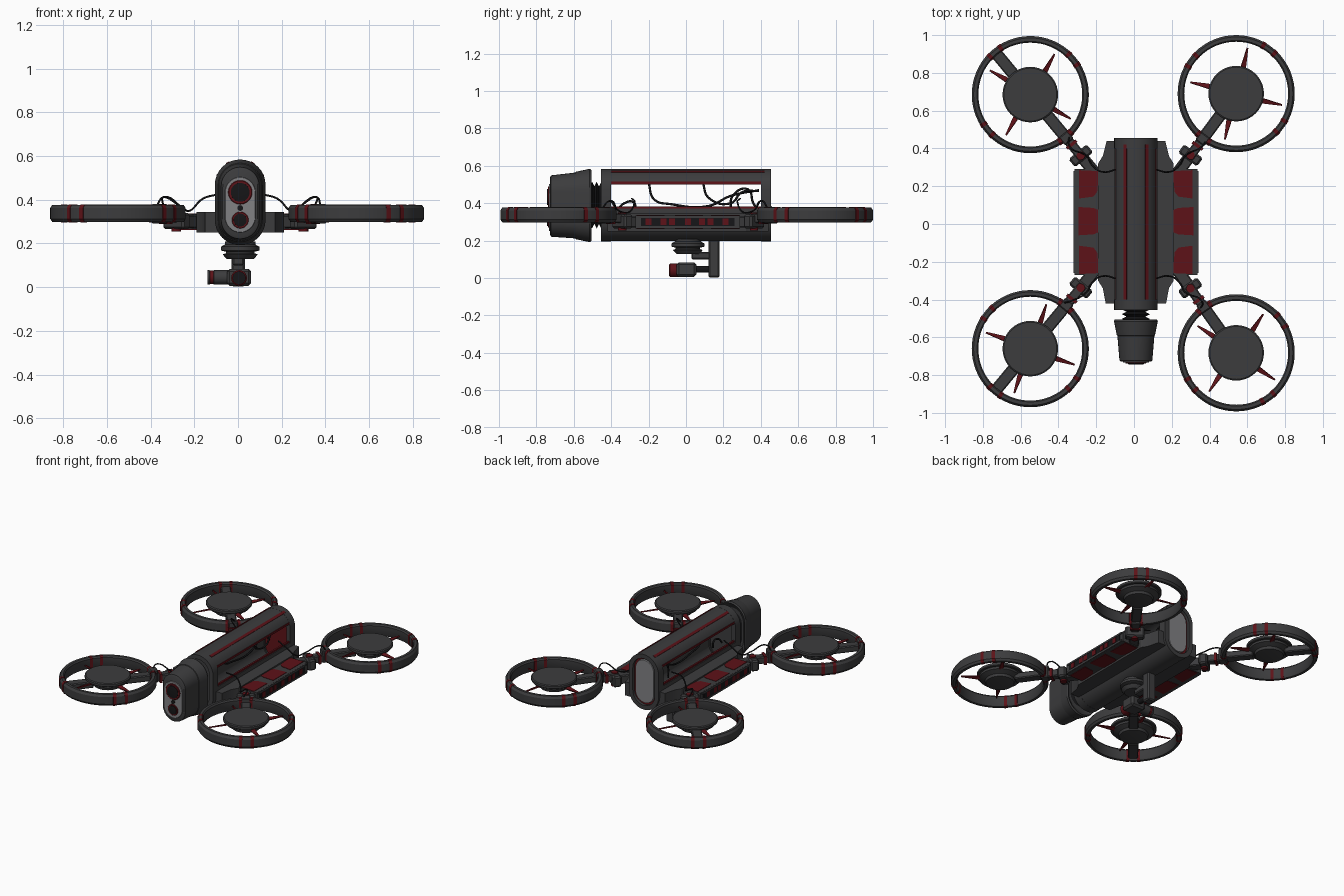
import bpy, bmesh
from math import sin, cos, pi, radians, atan2, degrees
from mathutils import Matrix, Vector

if "Cube" in bpy.data.objects:
    bpy.data.objects.remove(bpy.data.objects["Cube"])

CX = 0.01          # centre line of the hull
ZC = 0.39          # mid height of the hull


def material(name, col):
    m = bpy.data.materials.new(name)
    m.diffuse_color = (*col, 1)
    m.use_nodes = True
    m.node_tree.nodes["Principled BSDF"].inputs["Base Color"].default_value = m.diffuse_color
    return m


DARK = material("dark_grey", (0.045, 0.045, 0.047))
BLACK = material("black", (0.008, 0.008, 0.009))
RED = material("deep_red", (0.11, 0.006, 0.009))
LIGHT = material("light_grey", (0.22, 0.22, 0.23))


def finish(name, bm, mat, mtx=None):
    bmesh.ops.remove_doubles(bm, verts=bm.verts, dist=1e-5)
    bmesh.ops.recalc_face_normals(bm, faces=bm.faces)
    me = bpy.data.meshes.new(name)
    bm.to_mesh(me)
    bm.free()
    me.materials.append(mat)
    me.shade_smooth()
    me.set_sharp_from_angle(angle=radians(32))
    ob = bpy.data.objects.new(name, me)
    if mtx:
        ob.matrix_world = mtx
    bpy.context.collection.objects.link(ob)
    return ob


def skin(name, rings, mat, cyclic=False, mtx=None):
    """Bridge equal-length closed loops; cap the ends or join them."""
    bm = bmesh.new()
    vs = [[bm.verts.new(p) for p in r] for r in rings]
    n = len(vs[0])
    pairs = list(zip(vs, vs[1:])) + ([(vs[-1], vs[0])] if cyclic else [])
    for a, b in pairs:
        for i in range(n):
            j = (i + 1) % n
            bm.faces.new((a[i], a[j], b[j], b[i]))
    if not cyclic:
        bm.faces.new(vs[0])
        bm.faces.new(vs[-1])
    return finish(name, bm, mat, mtx)


def box(name, lo, hi, mat, mtx=None, bevel=0.0):
    bm = bmesh.new()
    bmesh.ops.create_cube(bm, size=1)
    for v in bm.verts:
        v.co = [(a + b) / 2 + c * (b - a) for a, b, c in zip(lo, hi, v.co)]
    if bevel:
        bmesh.ops.bevel(bm, geom=bm.edges, offset=bevel, segments=1, affect='EDGES')
    return finish(name, bm, mat, mtx)


def revolve(name, prof, mat, mtx, a0=0, a1=360, n=64):
    """Turn a closed (r, z) profile about z, fully or over a sector."""
    full = a1 - a0 >= 360
    angs = [radians(a0 + (a1 - a0) * i / n) for i in range(n if full else n + 1)]
    return skin(name, [[(r * cos(a), r * sin(a), z) for r, z in prof] for a in angs], mat, full, mtx)


def turned(name, prof, mat, mtx, n=40):
    """Solid stack of circles given as (r, z)."""
    return skin(name, [[(r * cos(2 * pi * i / n), r * sin(2 * pi * i / n), z) for i in range(n)]
                       for r, z in prof], mat, False, mtx)


def arc(r, zc, a0, a1, n=16):
    return [(CX + r * cos(radians(a0 + (a1 - a0) * i / n)),
             zc + r * sin(radians(a0 + (a1 - a0) * i / n))) for i in range(n + 1)]


def stadium(y, a, b, zc=ZC):
    return [(x, y, z) for x, z in arc(a, zc + b - a, 0, 180) + arc(a, zc - b + a, 180, 360)]


def extrude_y(name, pts, y0, y1, mat):
    return skin(name, [[(x, y, z) for x, z in pts] for y in (y0, y1)], mat)


def cable(name, pts, r=0.005):
    cu = bpy.data.curves.new(name, 'CURVE')
    cu.dimensions = '3D'
    cu.bevel_depth, cu.bevel_resolution, cu.resolution_u = r, 2, 6
    sp = cu.splines.new('BEZIER')
    sp.bezier_points.add(len(pts) - 1)
    for bp, p in zip(sp.bezier_points, pts):
        bp.co = p
        bp.handle_left_type = bp.handle_right_type = 'AUTO'
    cu.materials.append(BLACK)
    bpy.context.collection.objects.link(bpy.data.objects.new(name, cu))


AXIS_Y = Matrix.Rotation(pi / 2, 4, 'X')       # local z -> -y
AXIS_X = Matrix.Rotation(-pi / 2, 4, 'Y')      # local z -> -x

# Hull: top shell, bottom shell and end rings leave a see-through side window
extrude_y("hull_top_shell", arc(.114, .469, 22, 158) + arc(.094, .469, 155, 25), -.41, .41, DARK)
extrude_y("hull_bottom_shell", [(CX + .114, .372)] + arc(.114, .311, 360, 180) + [(CX - .114, .372),
          (CX - .094, .372)] + arc(.094, .311, 180, 360) + [(CX + .094, .372)], -.41, .41, DARK)
for nm, y0, y1 in (("front", -.455, -.40), ("rear", .40, .455)):
    skin("hull_%s_ring" % nm, [stadium(y0, .115, .194), stadium(y1, .115, .194),
                               stadium(y1, .085, .164), stadium(y0, .085, .164)], DARK, True)
skin("hull_front_bulkhead", [stadium(-.445, .09, .169), stadium(-.41, .09, .169)], DARK)
skin("rear_panel_trim", [stadium(.41, .09, .169), stadium(.435, .09, .169)], RED)
skin("rear_panel", [stadium(.43, .074, .153), stadium(.446, .070, .149)], LIGHT)
for s in (-1, 1):
    rot = Matrix.Translation((CX + s * .055, 0, .566)) @ Matrix.Rotation(s * radians(29), 4, 'Y')
    box("top_red_strip", (-.009, -.40, -.006), (.009, .42, .006), RED, rot)
    for z in (.508, .376):
        x = CX + s * .102
        box("window_red_trim", (x - .006, -.40, z - .007), (x + .006, .40, z + .007), RED)

# Neck bellows and camera head
skin("neck_bellows", [stadium(-.54 + .0125 * i, *((.075, .125) if i % 2 else (.05, .10)))
                      for i in range(9)], BLACK)
skin("head", [stadium(-.728, .080, .150, .385), stadium(-.722, .087, .164, .385),
              stadium(-.592, .098, .176, .388), stadium(-.590, .101, .180, .388),
              stadium(-.515, .116, .196, .388), stadium(-.505, .112, .19, .388),
              stadium(-.53, .085, .15, .388)], DARK)
skin("face_plate", [stadium(-.733, .068, .125, .377), stadium(-.72, .072, .129, .377)], LIGHT)
for nm, z, r in (("upper", .434, .055), ("lower", .307, .038)):
    m = Matrix.Translation((CX, -.72, z)) @ AXIS_Y
    turned(nm + "_lens_rim", [(r, 0), (r, .017), (r * .95, .019)], RED, m)
    turned(nm + "_lens", [(r * .8, 0), (r * .78, .022), (r * .5, .024)], BLACK, m)
turned("sensor_dot", [(.013, 0), (.013, .018)], BLACK, Matrix.Translation((CX, -.72, .362)) @ AXIS_Y)

# Side wings with red panels between ribs
for s in (-1, 1):
    def plan(name, pts, z0, z1, mat):
        skin(name, [[(CX + s * x, y, z) for x, y in pts] for z in (z0, z1)], mat)
    plan("wing_root", [(.09, .44), (.155, .44), (.175, .36), (.20, .32), (.20, -.30),
                       (.175, -.34), (.16, -.42), (.09, -.42)], .25, .345, DARK)
    plan("wing_plate", [(.12, .29), (.325, .29), (.325, -.27), (.12, -.27)], .265, .335, DARK)
    for pts in ([(.195, .28), (.30, .285), (.30, .135), (.225, .145), (.205, .17)],
                [(.20, .075), (.225, .085), (.305, .09), (.305, -.06), (.225, -.055), (.20, -.045)],
                [(.205, -.15), (.225, -.125), (.30, -.115), (.30, -.265), (.195, -.26)]):
        plan("wing_red_panel", pts, .262, .338, RED)
    x = CX + s * .325
    box("wing_side_slot", (x - .005, -.24, .276), (x + .004, .26, .325), BLACK)
    for y in (-.20, -.12, -.075, .01, .085, .13, .21):
        box("slot_red_bar", (x - .006, y - .016, .283), (x + .007, y + .016, .318), RED)
    for z in (.272, .328):
        box("wing_side_rail", (x - .006, -.26, z - .006), (x + .006, .28, z + .006), DARK)

# Four ducted rotors: centre, blade angle
RING = [(.275, .31), (.282, .298), (.300, .298), (.31, .312), (.31, .362), (.300, .377),
        (.282, .377), (.275, .367)]
BAND = [(.273, .308), (.281, .296), (.301, .296), (.312, .311), (.312, .363), (.301, .379),
        (.281, .379), (.273, .369)]
for rx, ry, blade in ((.541, .69, 76), (-.549, .685, 59), (-.549, -.66, 70), (.541, -.682, 55)):
    sx, sy = (1 if rx > 0 else -1), (1 if ry > 0 else -1)
    root = Vector((CX + sx * .255, sy * .305 + .012))
    d = root - Vector((rx, ry))
    ang, dist = atan2(d.y, d.x), d.length
    c = Matrix.Translation((rx, ry, 0))
    m = c @ Matrix.Rotation(ang, 4, 'Z')       # local x points to the hull
    revolve("rotor_ring", RING, DARK, c)
    for k in range(4):
        for off in (-9, 5):
            a = degrees(ang) + 90 * k + off
            revolve("ring_red_band", BAND, RED, c, a, a + 4, 3)
    turned("rotor_hub_cap", [(.142, .355), (.147, .359), (.147, .374), (.14, .379)], DARK, c)
    turned("rotor_motor", [(.06, .302), (.09, .308), (.095, .325), (.13, .34), (.13, .357)], DARK, c)
    for k in range(4):
        r = c @ Matrix.Translation((0, 0, .345)) @ Matrix.Rotation(radians(blade + 90 * k), 4, 'Z') \
            @ Matrix.Rotation(radians(18), 4, 'X')
        skin("rotor_blade", [[(.10, -.018, z), (.16, -.015, z), (.25, -.003, z), (.25, .004, z),
                              (.16, .010, z), (.10, .014, z)] for z in (-.004, .004)], RED, False, r)
    # spokes, joint and link to the wing
    box("inner_spoke", (.10, -.032, .308), (.285, .032, .352), DARK, m, .006)
    if sx < 0:
        box("outer_spoke", (-.285, -.032, .308), (-.10, .032, .352), DARK, m, .006)
    box("ring_clamp", (.272, -.03, .292), (.325, .03, .38), DARK, m, .006)
    box("arm_link", (.31, -.026, .295), (dist - .04, .026, .345), DARK, m, .006)
    box("arm_red_collar", (.335, -.033, .29), (.352, .033, .35), RED, m)
    box("arm_knuckle", (dist - .085, -.062, .265), (dist - .03, .062, .34), DARK, m, .01)
    box("arm_root", (dist - .05, -.032, .27), (dist + .08, .032, .33), DARK, m, .006)
    turned("knuckle_pin", [(.022, .255), (.022, .35)], RED,
           m @ Matrix.Translation((dist - .058, 0, 0)))
    # cable from the hull side over to the arm
    tip = m @ Vector((.30, .02, .37))
    cable("arm_cable", [(CX + sx * .10, sy * .29, .425), (CX + sx * .17, sy * .275, .405),
                        (CX + sx * .23, sy * .31, .35), (CX + sx * .26, sy * .36, .36),
                        (CX + sx * .35, sy * .41, .412), tip], .0045)

# Cables hanging inside the window
cable("inner_cable_a", [(CX, -.20, .51), (CX, -.17, .42), (CX, -.08, .395), (CX, .12, .385),
                        (CX, .24, .44), (CX, .39, .47)], .006)
cable("inner_cable_b", [(CX + .04, .09, .51), (CX + .04, .12, .43), (CX + .04, .24, .40),
                        (CX + .04, .30, .46), (CX + .04, .39, .465)], .006)
cable("inner_cable_c", [(CX - .04, .24, .35), (CX - .04, .25, .44), (CX - .04, .33, .475),
                        (CX - .04, .36, .40), (CX - .04, .39, .36)], .006)
cable("inner_cable_d", [(CX - .03, -.37, .36), (CX - .03, -.33, .40), (CX - .03, -.28, .405),
                        (CX - .03, -.27, .36)], .006)

# Belly gimbal and small camera
turned("gimbal_mount", [(.06, .128), (.072, .14), (.08, .15), (.065, .155), (.065, .162), (.088, .168),
                        (.088, .185), (.07, .195), (.07, .21)], DARK, Matrix.Translation((CX, .01, 0)))
box("gimbal_post", (-.03, .12, .003), (.032, .18, .205), DARK, None, .008)
box("gimbal_bridge", (-.025, .03, .10), (.027, .13, .14), DARK, None, .006)
turned("gimbal_pivot", [(.018, -.13), (.018, -.04)], BLACK, Matrix.Translation((0, 0, .047)) @ AXIS_Y)
box("camera_body", (-.05, -.05, .006), (.06, .055, .084), DARK, None, .012)
turned("camera_red_barrel", [(.036, .04), (.036, .085), (.03, .09)], RED,
       Matrix.Translation((.005, 0, .042)) @ AXIS_Y)
turned("camera_lens", [(.029, .05), (.029, .092)], BLACK, Matrix.Translation((.005, 0, .042)) @ AXIS_Y)
turned("camera_side_motor", [(.033, .03), (.033, .11), (.028, .115), (.028, .125), (.033, .13), (.033, .14)],
       DARK, Matrix.Translation((0, 0, .045)) @ AXIS_X)
turned("side_motor_red_ring", [(.031, .113), (.031, .127)], RED, Matrix.Translation((0, 0, .045)) @ AXIS_X)
